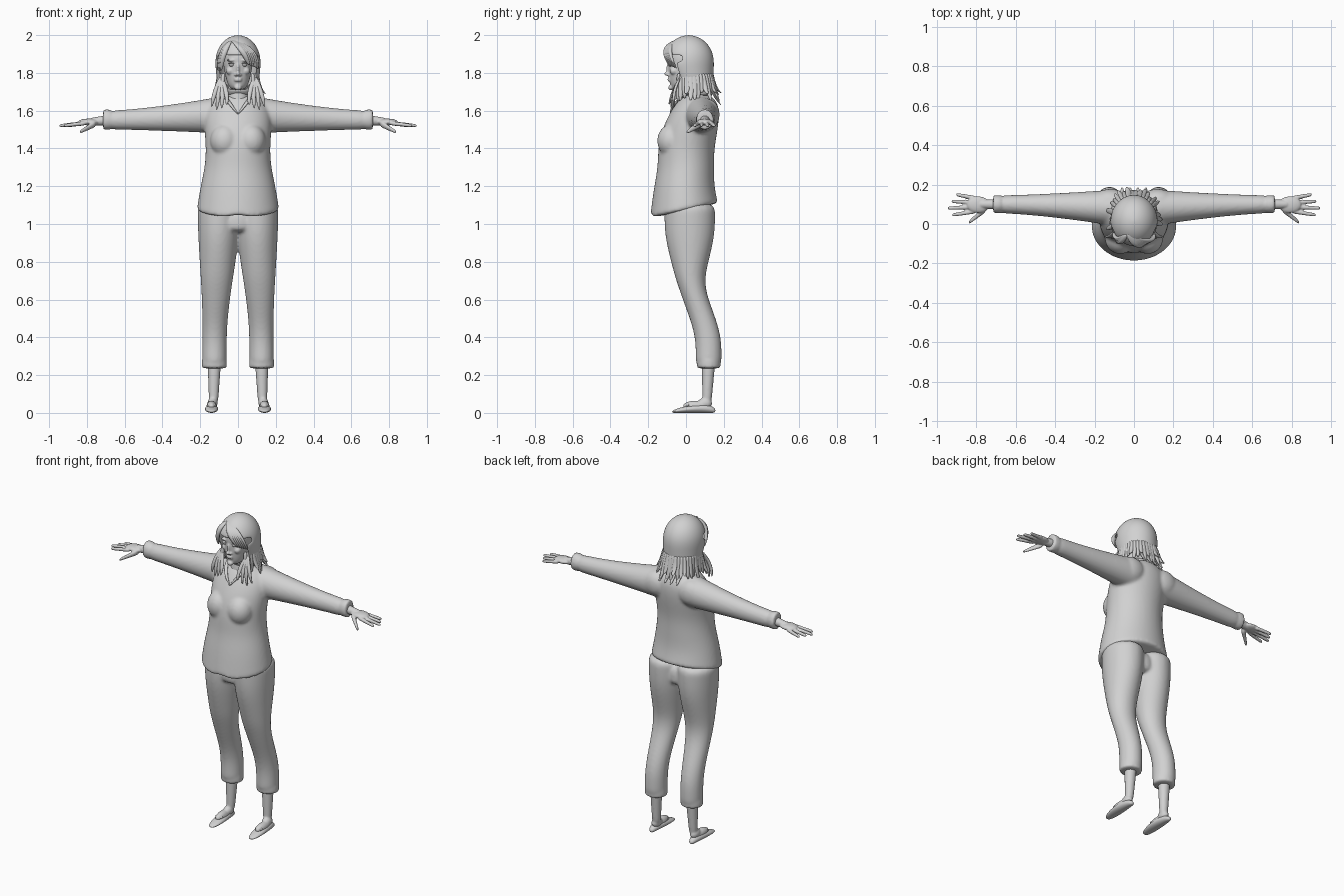
import bpy, bmesh, random
from math import sin, cos, pi, tau
from mathutils import Matrix, Vector

random.seed(4)
default_cube = bpy.data.objects.get("Cube")
if default_cube:
    bpy.data.objects.remove(default_cube, do_unlink=True)

grey = bpy.data.materials.new("plain grey")
grey.use_nodes = True
grey_value = (0.64, 0.64, 0.64, 1)
grey.diffuse_color = grey_value
grey.node_tree.nodes["Principled BSDF"].inputs["Base Color"].default_value = grey_value

MIRROR = (1, -1)
PLANES = {"x": (Vector((0, 1, 0)), Vector((0, 0, 1))),
          "y": (Vector((1, 0, 0)), Vector((0, 0, 1))),
          "z": (Vector((1, 0, 0)), Vector((0, 1, 0)))}


def steps(count):
    return [i / (count - 1) for i in range(count)]


def mix(start, end, t):
    return start + (end - start) * t


def ease(value, start, end):
    t = min(max((value - start) / (end - start), 0), 1)
    return t * t * (3 - 2 * t)


def loft(bm, axis, rings, side=1, sides=16):
    """Join oval rings, each given as x, y, z and two radii, across an axis."""
    across, along = PLANES[axis]
    loops = []
    for x, y, z, radius_a, radius_b in rings:
        loop = []
        for i in range(sides):
            angle = tau * i / sides
            point = Vector((x, y, z)) + across * radius_a * cos(angle) + along * radius_b * sin(angle)
            point.x *= side
            loop.append(bm.verts.new(point))
        loops.append(loop)
    for lower, upper in zip(loops, loops[1:]):
        for i in range(sides):
            j = (i + 1) % sides
            bm.faces.new((lower[i], lower[j], upper[j], upper[i]))
    bm.faces.new(loops[0])
    bm.faces.new(loops[-1])


def rod(bm, axis, start, end, start_radius, end_radius, side=1):
    """Straight tapered limb with rounded ends."""
    rings = []
    for t in steps(5):
        radius = mix(start_radius, end_radius, t)
        rings.append((*Vector(start).lerp(Vector(end), t), radius, radius))
    loft(bm, axis, rings, side)


def strand(bm, root, bend, tip, width, depth):
    """Tapered lock of hair on a quadratic curve."""
    root, bend, tip = Vector(root), Vector(bend), Vector(tip)
    rings = []
    for t in steps(6):
        point = root.lerp(bend, t).lerp(bend.lerp(tip, t), t)
        taper = sin(pi * mix(0.2, 0.95, t)) ** 0.6
        rings.append((*point, width * taper, depth * taper))
    loft(bm, "z", rings, sides=8)


def blob(bm, place, size, side=1):
    x, y, z = place
    matrix = Matrix.Translation((x * side, y, z)) @ Matrix.Diagonal((*size, 1))
    bmesh.ops.create_uvsphere(bm, u_segments=16, v_segments=10, radius=1, matrix=matrix)


def add_modifier(obj, kind, **settings):
    modifier = obj.modifiers.new(kind.lower(), kind)
    for key, value in settings.items():
        setattr(modifier, key, value)


def finish(name, bm, voxel=0, thickness=0):
    """Make the object; a voxel size blends its overlapping pieces."""
    if not thickness:
        bmesh.ops.recalc_face_normals(bm, faces=bm.faces[:])
    for face in bm.faces:
        face.smooth = True
    mesh = bpy.data.meshes.new(name)
    bm.to_mesh(mesh)
    bm.free()
    mesh.materials.append(grey)
    obj = bpy.data.objects.new(name, mesh)
    bpy.context.collection.objects.link(obj)
    if thickness:
        add_modifier(obj, "SOLIDIFY", thickness=thickness)
    add_modifier(obj, "SUBSURF", levels=2, render_levels=2)
    if voxel:
        add_modifier(obj, "REMESH", mode="VOXEL", voxel_size=voxel, use_smooth_shade=True)
        add_modifier(obj, "SMOOTH", factor=0.5, iterations=5)


# Sweater: torso, bust, shoulder blades and sleeves, with a slanted notched hem
bm = bmesh.new()
torso = [(1.07, -.01, .22, .18), (1.08, -.01, .22, .18), (1.2, -.01, .2, .16),
         (1.3, 0, .177, .15), (1.4, 0, .17, .15), (1.5, .02, .18, .15),
         (1.6, .05, .18, .13), (1.66, .06, .13, .1), (1.69, .05, .06, .06)]
loft(bm, "z", [(0, y, z, width, depth) for z, y, width, depth in torso], sides=24)
for vert in bm.verts:
    if vert.co.z < 1.1:
        vert.co.z += vert.co.y * .22
        if abs(vert.co.x) < .01 and vert.co.y < 0:
            vert.co.z += .02
for side in MIRROR:
    blob(bm, (.07, -.075, 1.44), (.08, .08, .09), side)
    blob(bm, (.12, .12, 1.58), (.09, .06, .08), side)
    sleeve = []
    for t in steps(9):
        swell = (1 - t) ** 1.5
        radius = mix(.046, .1, swell)
        sleeve.append((mix(.05, .7, t), mix(.1, .08, swell), mix(1.55, 1.58, swell),
                       radius, radius + .005))
    loft(bm, "x", sleeve, side)
    loft(bm, "x", [(x, .1, 1.553, .047, .055) for x in (.67, .68, .71, .715)], side)
finish("sweater", bm, voxel=.009)

# V-shaped collar edge
bm = bmesh.new()
for side in MIRROR:
    strand(bm, (side * .08, .02, 1.69), (side * .06, -.07, 1.66), (0, -.085, 1.58), .012, .01)
finish("collar", bm)

# Trousers: two legs merging into the hips
bm = bmesh.new()
for side in MIRROR:
    leg = []
    for t in steps(14):
        z = mix(.235, 1.12, t)
        leg.append((mix(.125, .1, ease(z, .3, 1.1)), mix(.12, .02, ease(z, .35, .75)), z,
                    mix(.066, .117, ease(z, .4, 1.1)), mix(.07, .137, ease(z, .62, 1))))
    loft(bm, "z", leg, side)
    # straight turn-up at the bottom of the leg
    loft(bm, "z", [(.125, .12, z, .068, .064) for z in (.235, .24, .27, .3)], side)
loft(bm, "z", [(0, .01, z, .13, .12) for z in (.95, 1, 1.1)])
finish("trousers", bm, voxel=.009)

# Ankles and the tops of the feet
bm = bmesh.new()
for side in MIRROR:
    rod(bm, "z", (.13, .11, .04), (.125, .12, .28), .024, .037, side)
    blob(bm, (.135, .1, .05), (.028, .04, .03), side)
    blob(bm, (.14, .05, .035), (.028, .07, .03), side)
finish("ankles", bm, voxel=.006)

# Flat shoes: low at the toe, higher at the heel
bm = bmesh.new()
for side in MIRROR:
    shoe = []
    for t in steps(9):
        round_off = sin(pi * mix(.03, .97, t)) ** .4
        half_height = mix(.03, .014, t) * round_off
        shoe.append((.14, mix(.157, -.075, t), half_height, mix(.032, .039, t) * round_off, half_height))
    loft(bm, "y", shoe, side)
    # raised edge in front of the opening
    blob(bm, (.14, .01, .04), (.026, .014, .01), side)
finish("shoes", bm)

# Hands: wrist, palm, four fingers and thumb
bm = bmesh.new()
for side in MIRROR:
    rod(bm, "x", (.69, .1, 1.55), (.79, .1, 1.54), .028, .02, side)
    blob(bm, (.79, .098, 1.54), (.06, .044, .018), side)
    for t in steps(4):
        reach = .95 - abs(t - .35) * .07
        rod(bm, "x", (.8, mix(.065, .13, t), 1.535), (reach, mix(.045, .15, t), 1.52), .012, .009, side)
    rod(bm, "x", (.75, .08, 1.535), (.84, .005, 1.485), .02, .009, side)
finish("hands", bm, voxel=.004)

# Head and neck: skull, tapering jaw and modelled features
bm = bmesh.new()
blob(bm, (0, .01, 1.87), (.083, .11, .1))
jaw = []
for t in steps(9):
    t = mix(.02, 1, t)
    jaw.append((0, mix(-.045, .008, t ** .6), mix(1.705, 1.87, t), t ** .27 * .083, t ** .35 * .105))
loft(bm, "z", jaw)
rod(bm, "z", (0, .02, 1.6), (0, .03, 1.77), .065, .05)
blob(bm, (0, -.092, 1.82), (.009, .013, .035))
blob(bm, (0, -.1, 1.795), (.012, .016, .011))
blob(bm, (0, -.08, 1.722), (.02, .015, .015))
for lip_height in (1.77, 1.76):
    blob(bm, (0, -.085, lip_height), (.023, .014, .006))
for side in MIRROR:
    blob(bm, (.013, -.092, 1.79), (.008, .012, .007), side)
    blob(bm, (.042, -.062, 1.81), (.022, .025, .022), side)
    blob(bm, (.035, -.085, 1.867), (.026, .013, .007), side)
finish("head", bm, voxel=.0045)

# Eyes with upper lids
bm = bmesh.new()
for side in MIRROR:
    blob(bm, (.034, -.08, 1.842), (.015, .014, .008), side)
    blob(bm, (.034, -.082, 1.85), (.018, .014, .004), side)
finish("eyes", bm)

# Hair cap: domed above, narrowing to the nape, open over the face
bm = bmesh.new()
cap = []
for t in steps(7):
    drop = (1 - t) ** 1.5
    cap.append((0, mix(.014, .06, drop), mix(1.68, 1.86, t), mix(.121, .1, drop), mix(.135, .08, drop)))
for t in steps(7)[1:]:
    angle = t * pi * .48
    cap.append((0, .014, 1.86 + sin(angle) * .14, cos(angle) * .121, cos(angle) * .135))
loft(bm, "z", cap, sides=24)
bmesh.ops.recalc_face_normals(bm, faces=bm.faces[:])
opening = []
for face in bm.faces:
    centre = face.calc_center_median()
    if centre.z < 1.69 or (centre.z < 1.88 and centre.y < -.035):
        opening.append(face)
bmesh.ops.delete(bm, geom=opening, context="FACES")
finish("hair_cap", bm, thickness=.012)

# Loose locks flicking outward around the bottom of the hair
bm = bmesh.new()
for t in steps(30):
    angle = mix(-.24, 1.24, t) * pi
    out_x, out_y = cos(angle) * .115, sin(angle) * .115
    flick = random.uniform(.95, 1.35)
    strand(bm, (out_x * .92, out_y * .92 + .035, 1.8), (out_x, out_y + .04, 1.71),
           (out_x * flick, out_y * flick + .04, random.uniform(1.64, 1.7)),
           .006 + abs(out_y) * .1, .006 + abs(out_x) * .1)
# longer locks resting on the chest and nape
for side in MIRROR:
    for t in steps(4):
        x = mix(.05, .13, t)
        strand(bm, (side * .09, -.03, 1.78), (side * x, -.08, 1.69),
               (side * (x + .01), mix(-.09, -.06, t), 1.6 + abs(t - .6) * .05), .014, .009)
    for x in (.02, .06):
        strand(bm, (side * x, .12, 1.76), (side * x, .14, 1.68), (side * x, .185, 1.63), .015, .008)
finish("hair_locks", bm)

# Fringe swept both ways from an off-centre parting
bm = bmesh.new()
for t in steps(6):
    strand(bm, (-.03, -.05, 1.975), (mix(.02, .1, t), mix(-.15, -.12, t), 1.94),
           (mix(.06, .105, t), mix(-.09, -.05, t), mix(1.84, 1.82, t)), .02, .012)
for t in steps(4):
    strand(bm, (-.04, -.055, 1.97), (mix(-.08, -.1, t), mix(-.13, -.1, t), 1.92),
           (mix(-.09, -.105, t), mix(-.065, -.035, t), 1.81), .016, .011)
finish("fringe", bm)
